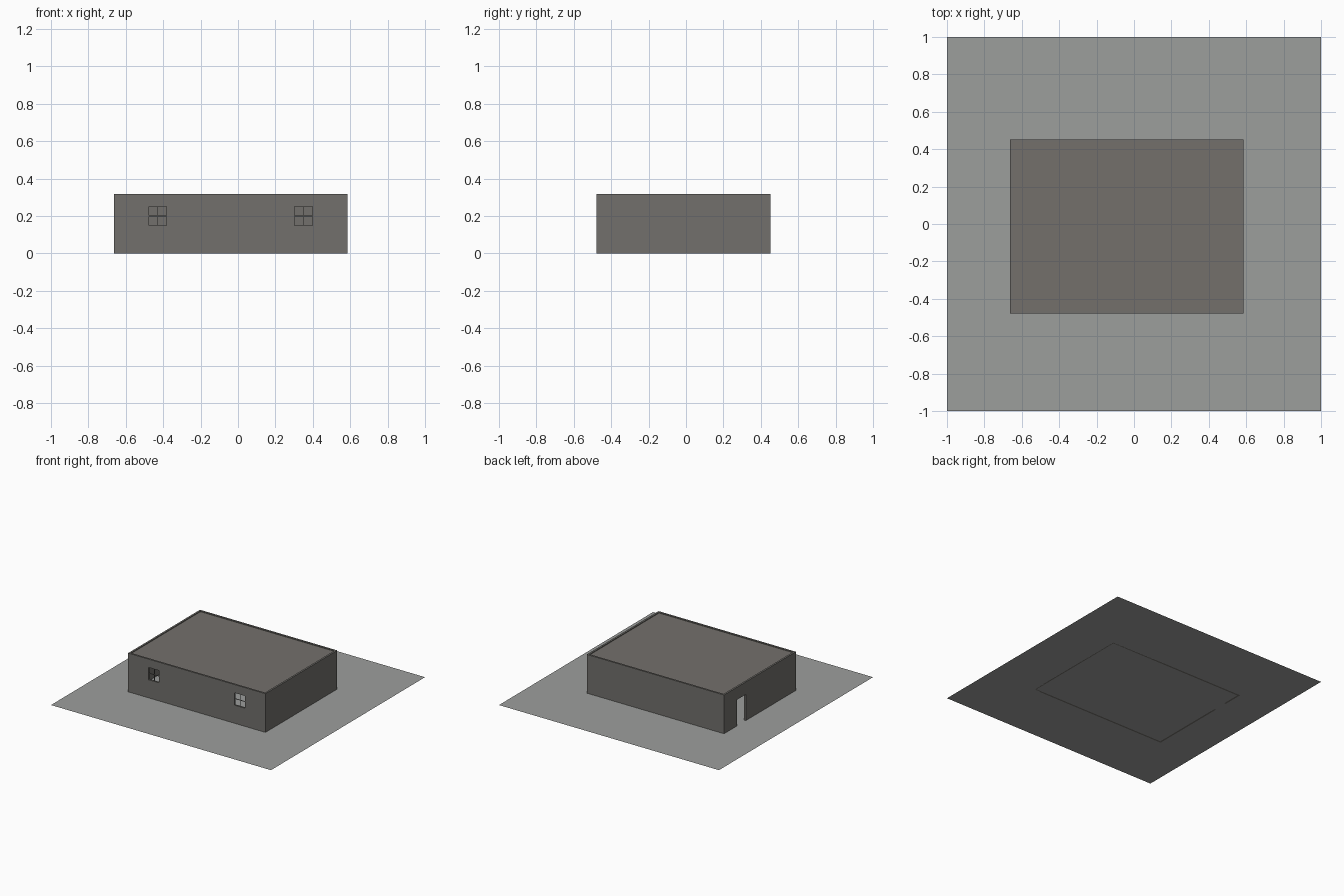
import bpy

if "Cube" in bpy.data.objects:
    bpy.data.objects.remove(bpy.data.objects["Cube"])


def material(name, rgb):
    m = bpy.data.materials.new(name)
    m.diffuse_color = (*rgb, 1.0)
    m.use_nodes = True
    m.node_tree.nodes["Principled BSDF"].inputs["Base Color"].default_value = m.diffuse_color
    return m


WALL = material("wall grey", (0.168, 0.163, 0.150))
ROOF = material("roof grey", (0.175, 0.163, 0.148))
GROUND = material("ground grey", (0.335, 0.345, 0.335))


def box(name, lo, hi, mat=None):
    """Axis-aligned box between two corners."""
    bpy.ops.mesh.primitive_cube_add(size=1)
    ob = bpy.context.object
    ob.name = name
    for v in ob.data.vertices:
        v.co = [lo[i] + (v.co[i] + 0.5) * (hi[i] - lo[i]) for i in range(3)]
    if mat:
        ob.data.materials.append(mat)
    return ob


def cut(target, name, lo, hi):
    """Boolean opening through the target."""
    c = box(name, lo, hi)
    c.hide_render = True
    mod = target.modifiers.new(name, "BOOLEAN")
    mod.operation = "DIFFERENCE"
    mod.solver = "EXACT"
    mod.object = c
    bpy.context.view_layer.objects.active = target
    bpy.ops.object.modifier_apply(modifier=mod.name)
    bpy.data.objects.remove(c)


# ground sheet
bpy.ops.mesh.primitive_plane_add(size=2)
ground = bpy.context.object
ground.name = "ground_sheet"
ground.data.materials.append(GROUND)

# hollow walls
X0, X1, Y0, Y1, H, T = -0.663, 0.585, -0.479, 0.453, 0.318, 0.015
walls = box("walls", (X0, Y0, 0), (X1, Y1, H), WALL)
cut(walls, "room_cutter", (X0 + T, Y0 + T, -0.1), (X1 - T, Y1 - T, 0.5))

# front windows with thin cross bars
for side, x in (("left", -0.429), ("right", 0.351)):
    w, z0, z1, b = 0.048, 0.149, 0.250, 0.002
    cut(walls, side + "_window_cutter", (x - w, Y0 - 0.05, z0), (x + w, Y0 + 0.05, z1))
    ym, zm = Y0 + T / 2, (z0 + z1) / 2
    box(side + "_window_upright", (x - b, ym - b, z0), (x + b, ym + b, z1), WALL)
    box(side + "_window_crossbar", (x - w, ym - b, zm - b), (x + w, ym + b, zm + b), WALL)

# doorway in the left wall
cut(walls, "door_cutter", (X0 - 0.05, 0.17, -0.1), (X0 + 0.05, 0.285, 0.215))

# flat roof set just below the wall tops
box("roof", (X0 + T, Y0 + T, H - 0.018), (X1 - T, Y1 - T, H - 0.006), ROOF)
